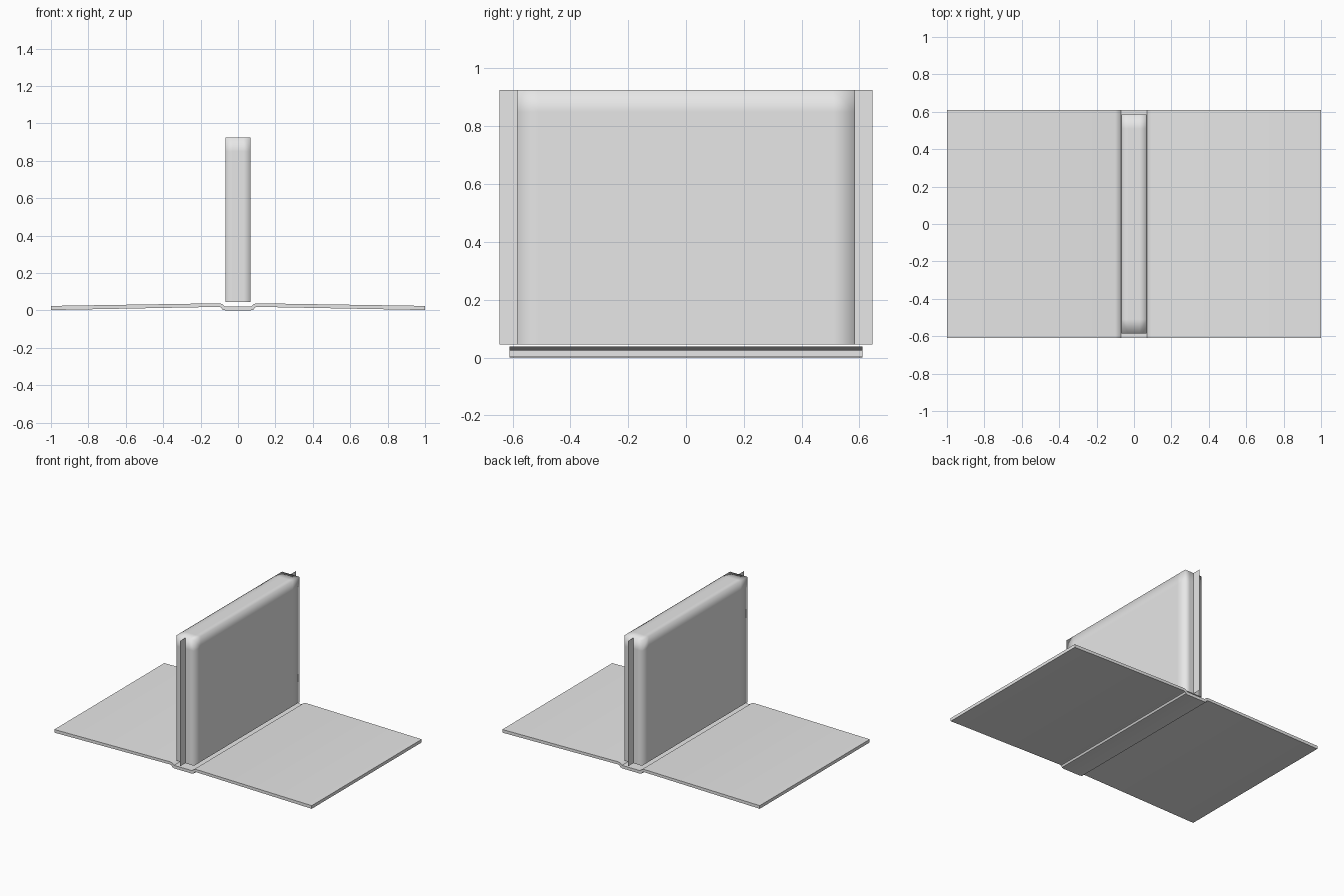
import bpy
import bmesh

if "Cube" in bpy.data.objects:
    bpy.data.objects.remove(bpy.data.objects["Cube"], do_unlink=True)

grey = bpy.data.materials.new("light_grey")
grey.use_nodes = True
grey.diffuse_color = (0.8, 0.8, 0.8, 1)
grey.node_tree.nodes["Principled BSDF"].inputs["Base Color"].default_value = (0.8, 0.8, 0.8, 1)

BOTTOM, TOP = 0.045, 0.925


def make_object(name, bm, smooth_angle=None):
    bmesh.ops.recalc_face_normals(bm, faces=bm.faces)
    mesh = bpy.data.meshes.new(name)
    bm.to_mesh(mesh)
    bm.free()
    mesh.materials.append(grey)
    ob = bpy.data.objects.new(name, mesh)
    bpy.context.collection.objects.link(ob)
    if smooth_angle is not None:
        bpy.ops.object.select_all(action='DESELECT')
        ob.select_set(True)
        bpy.context.view_layer.objects.active = ob
        bpy.ops.object.shade_smooth_by_angle(angle=smooth_angle)
    return ob


def page_block(name, side):
    """Half of the block: soft-shaded outer corners, crisp inner and lower rims."""
    bm = bmesh.new()
    bmesh.ops.create_cube(bm, size=1)
    for v in bm.verts:
        v.co.x = side * 0.068 * (v.co.x + 0.5)
        v.co.y *= 1.17
        v.co.z = BOTTOM + (TOP - BOTTOM) * (v.co.z + 0.5)
    # support loops that keep the soft shading near the rims
    cuts = [((0, y, 0), (0, 1, 0)) for y in (-0.51, 0.51)]
    cuts += [((0, 0, 0.85), (0, 0, 1)), ((side * 0.03, 0, 0), (1, 0, 0))]
    for co, no in cuts:
        bmesh.ops.bisect_plane(bm, geom=bm.verts[:] + bm.edges[:] + bm.faces[:],
                               plane_co=co, plane_no=no)
    for e in bm.edges:
        at_spine = all(abs(v.co.x) < 0.001 for v in e.verts)
        at_foot = all(v.co.z < BOTTOM + 0.001 for v in e.verts)
        e.smooth = not (at_spine or at_foot)
    for f in bm.faces:
        f.smooth = True
    return make_object(name, bm)


page_block("left_page_block", 1)
page_block("right_page_block", -1)

# Thin sheet standing between the two blocks
bm = bmesh.new()
bm.faces.new([bm.verts.new((0, y, z)) for y, z in
              ((-0.645, BOTTOM), (0.645, BOTTOM), (0.645, TOP), (-0.645, TOP))])
make_object("center_sheet", bm)

# Open cover: two sloping boards joined by a lowered spine
upper = [(1, 0.024), (0.1, 0.038), (0.085, 0.034), (0.07, 0.021)]
lower = [(1, 0.002), (0.1, 0.019), (0.09, 0.016), (0.083, 0.004), (0.065, 0)]


def mirrored(points):
    return points + [(-x, z) for x, z in reversed(points)]


bm = bmesh.new()
rows = []
for y in (-0.61, 0.61):
    top = [bm.verts.new((x, y, z)) for x, z in mirrored(upper)]
    base = [bm.verts.new((x, y, z)) for x, z in mirrored(lower)]
    ring = top + base[::-1]
    bm.faces.new(ring)
    rows.append(ring)
front, back = rows
for i in range(len(front)):
    j = (i + 1) % len(front)
    bm.faces.new((front[i], front[j], back[j], back[i]))
make_object("open_cover", bm, 0.7)
